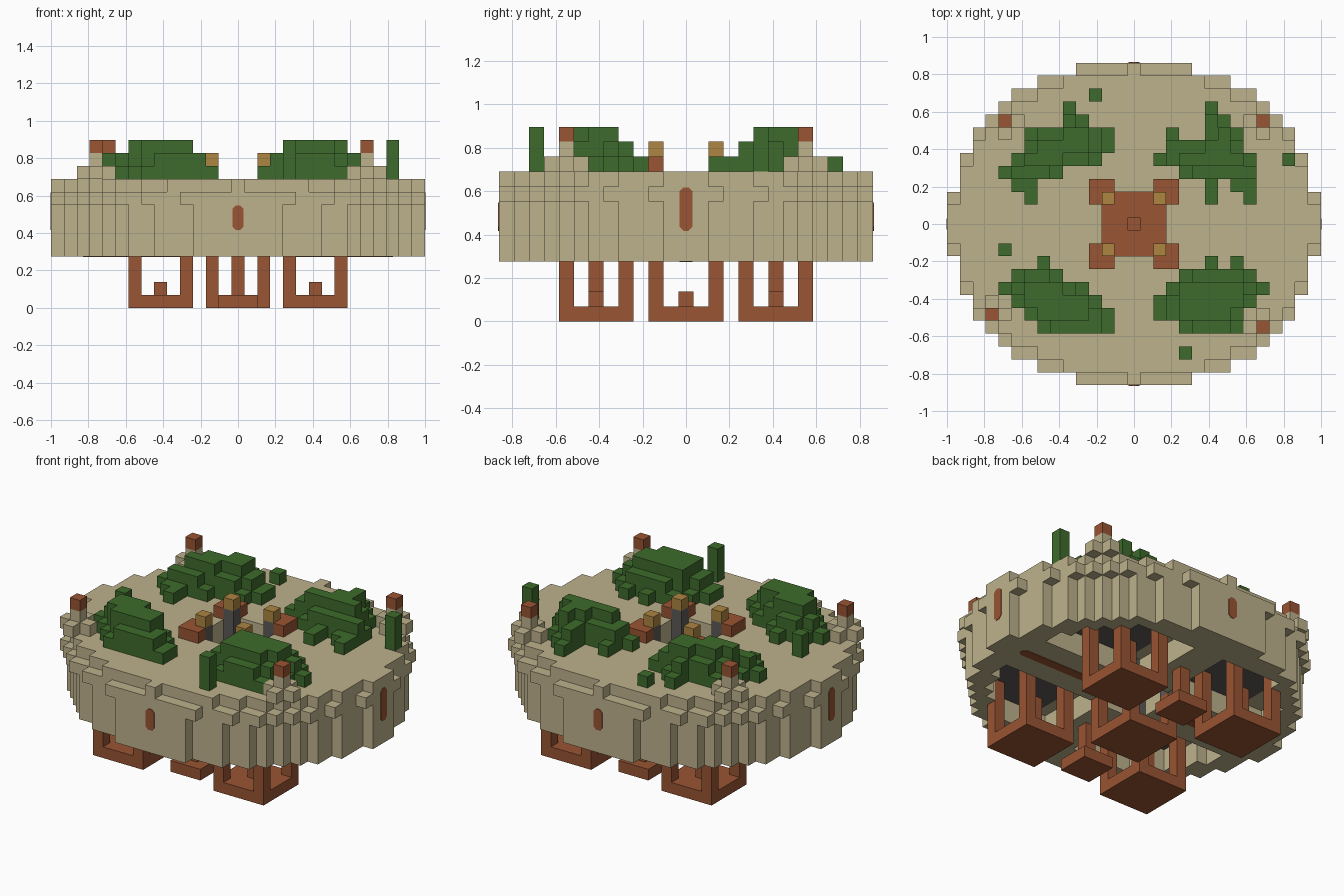
import bpy
import bmesh
from mathutils import Vector

U = 2 / 29  # edge length of one block

cube = bpy.data.objects.get("Cube")
if cube:
    bpy.data.objects.remove(cube, do_unlink=True)


def material(name, r, g, b):
    mat = bpy.data.materials.new(name)
    mat.use_nodes = True
    mat.diffuse_color = (r, g, b, 1)
    bsdf = next(n for n in mat.node_tree.nodes if n.type == 'BSDF_PRINCIPLED')
    bsdf.inputs["Base Color"].default_value = (r, g, b, 1)
    bsdf.inputs["Roughness"].default_value = 0.9
    return mat


TAN = material("sandstone tan", .515, .445, .262)
GREEN = material("leaf green", .048, .147, .025)
BROWN = material("rust brown", .319, .089, .033)
GOLD = material("lamp gold", .418, .235, .053)
GREY = material("dark grey", .11, .102, .098)


def finish(name, bm, mat):
    mesh = bpy.data.meshes.new(name)
    bm.to_mesh(mesh)
    bm.free()
    mesh.materials.append(mat)
    obj = bpy.data.objects.new(name, mesh)
    bpy.context.collection.objects.link(obj)
    return obj


def blocks(name, cells, mat):
    """Join unit blocks into one skin, leaving out the faces between them."""
    cells = set(cells)
    bm = bmesh.new()
    for cell in cells:
        centre = Vector(cell) + Vector((0, 0, .5))
        for axis in range(3):
            for sign in (-1, 1):
                n = Vector((0, 0, 0))
                n[axis] = sign
                if tuple(int(c + d) for c, d in zip(cell, n)) in cells:
                    continue
                a, b = Vector((0, 0, 0)), Vector((0, 0, 0))
                a[(axis + 1) % 3] = .5
                b[(axis + 2) % 3] = .5 * sign
                mid = centre + n / 2
                corners = (mid - a - b, mid + a - b, mid + a + b, mid - a + b)
                bm.faces.new([bm.verts.new(p * U) for p in corners])
    bmesh.ops.remove_doubles(bm, verts=bm.verts, dist=U / 100)
    return finish(name, bm, mat)


def box(x0, x1, y0, y1, z0, z1):
    return {(x, y, z) for x in range(x0, x1 + 1)
            for y in range(y0, y1 + 1) for z in range(z0, z1 + 1)}


def plate(name, centre, size, axis, mat):
    """Thin plate with clipped corners, facing along the given axis."""
    bm = bmesh.new()
    bmesh.ops.create_cube(bm, size=1)
    for v in bm.verts:
        v.co = Vector(c * s for c, s in zip(v.co, size)) * U
    edges = [e for e in bm.edges
             if abs((e.verts[0].co - e.verts[1].co)[axis]) > 1e-5]
    bmesh.ops.bevel(bm, geom=edges, offset=U / 4, segments=1, affect='EDGES')
    obj = finish(name, bm, mat)
    obj.location = Vector(centre) * U


# Round body: half widths by distance from the middle row
lower = (14, 14, 13, 13, 13, 12, 12, 11, 10, 9, 8, 6, 3)
ledge = (14, 14, 14, 13, 13, 13, 12, 12, 11, 10, 9, 7, 4)
deck = (14, 14, 13, 13, 13, 12, 12, 11, 10, 9, 7, 5, 0)
body = set()
for z, widths in zip(range(4, 10), [lower] * 4 + [ledge, deck]):
    for y in range(-12, 13):
        w = widths[abs(y)]
        body |= box(-w, w, y, y, z, z)
body -= box(-2, 2, -2, 2, 4, 9)

# Four rooms open to below, with dark ceilings
rooms = {c for c in body if c[2] < 6 and abs(c[0]) > 1
         and 2 < abs(c[1]) < 10 and abs(c[0]) < lower[abs(c[1])] - 1}
body -= rooms
ceiling = {(x, y, 6) for x, y, z in rooms
           if abs(abs(x) - 6) < 4 and abs(abs(y) - 6) < 4}
body -= ceiling
blocks("room_ceilings", ceiling, GREY)

# Corner turrets with stepped feet and brown caps
caps = set()
for x, y in ((-10, 8), (10, 8), (-11, -7), (10, -8)):
    body |= box(x - 1, x + 1, y, y, 10, 10) | box(x, x, y - 1, y + 1, 10, 11 - 1)
    body.add((x, y, 11))
    caps.add((x, y, 12))
blocks("round_body", body, TAN)
blocks("turret_caps", caps, BROWN)


# Hanging baskets
def basket(name, x, y, top):
    cells = box(x - 2, x + 2, y - 2, y + 2, 0, 0) | {(x, y, 1)}
    for sx in (-2, 2):
        for sy in (-2, 2):
            cells |= box(x + sx, x + sx, y + sy, y + sy, 1, top)
    blocks(name, cells, BROWN)


basket("middle_basket", 0, 0, 3)
for sx, side in ((-1, "right"), (1, "left")):
    for sy, end in ((-1, "front"), (1, "back")):
        basket(f"{end}_{side}_basket", 6 * sx, 6 * sy, 5)
for sy, end in ((-1, "front"), (1, "back")):
    blocks(f"{end}_hanging_post",
           box(-1, 1, 6 * sy - 1, 6 * sy + 1, 0, 0)
           | box(0, 0, 6 * sy, 6 * sy, 1, 3), BROWN)

# Lamp posts and brown kerbs at the corners of the central shaft
posts, lamps, kerbs = set(), set(), set()
for sx in (-1, 1):
    for sy in (-1, 1):
        x, y = 2 * sx, 2 * sy
        posts |= box(x, x, y, y, 4, 10)
        lamps.add((x, y, 11))
        kerbs |= {(x + sx, y, 10), (x + sx, y + sy, 10), (x, y + sy, 10)}
blocks("shaft_posts", posts, GREY)
blocks("lamps", lamps, GOLD)
blocks("shaft_kerbs", kerbs, BROWN)

# Shrub clumps: rows of (y, first x, last x)
clumps = {
    "back_right_shrubs": ((9, -5, -5), (8, -5, -4), (7, -8, -2), (6, -8, -2),
                          (5, -9, -3), (4, -10, -6), (3, -9, -8), (2, -8, -8)),
    "back_left_shrubs": ((9, 6, 6), (8, 6, 7), (7, 3, 3), (7, 6, 8), (6, 3, 8),
                         (5, 2, 9), (4, 4, 9), (3, 6, 6), (3, 8, 9), (2, 6, 6),
                         (2, 9, 9)),
    "front_right_shrubs": ((-3, -7, -7), (-4, -9, -6), (-5, -10, -4),
                           (-6, -9, -3), (-7, -8, -2), (-8, -7, -2)),
    "front_left_shrubs": ((-3, 6, 6), (-3, 8, 8), (-4, 4, 9), (-5, 3, 10),
                          (-6, 2, 9), (-7, 2, 8), (-8, 4, 8)),
}
for name, rows in clumps.items():
    ground = set()
    for y, x0, x1 in rows:
        ground |= box(x0, x1, y, y, 10, 10)
    cells = set(ground)
    for x, y, z in ground:
        near = len(ground & {(x + 1, y, z), (x - 1, y, z),
                             (x, y + 1, z), (x, y - 1, z)})
        # Enclosed cells grow taller than those on the edge
        if near > 2 and abs(x) > 2 and abs(y) > 3:
            cells.add((x, y, 11))
            if near > 3 and abs(y) in (5, 6, 7) and 3 < abs(x) < 9:
                cells.add((x, y, 12))
    blocks(name, cells, GREEN)

# Lone bushes
for name, x, y, top in (("back_bush", -3, 10, 10), ("left_tall_bush", 12, 5, 12),
                        ("front_tall_bush", 4, -10, 12), ("right_bush", -10, -2, 11)):
    blocks(name, box(x, x, y, y, 10, top), GREEN)

# Brown marks on the outer walls and along the underside
for s, end, side in ((-1, "front", "right"), (1, "back", "left")):
    plate(f"{end}_wall_mark", (0, 12.5 * s, 7), (.85, .1, 1.9), 1, BROWN)
    plate(f"{side}_wall_mark", (14.5 * s, 0, 7.5), (.1, .85, 2.9), 0, BROWN)
    plate(f"{side}_underside_strip", (8 * s, 0, 4), (8, .85, .1), 2, BROWN)
